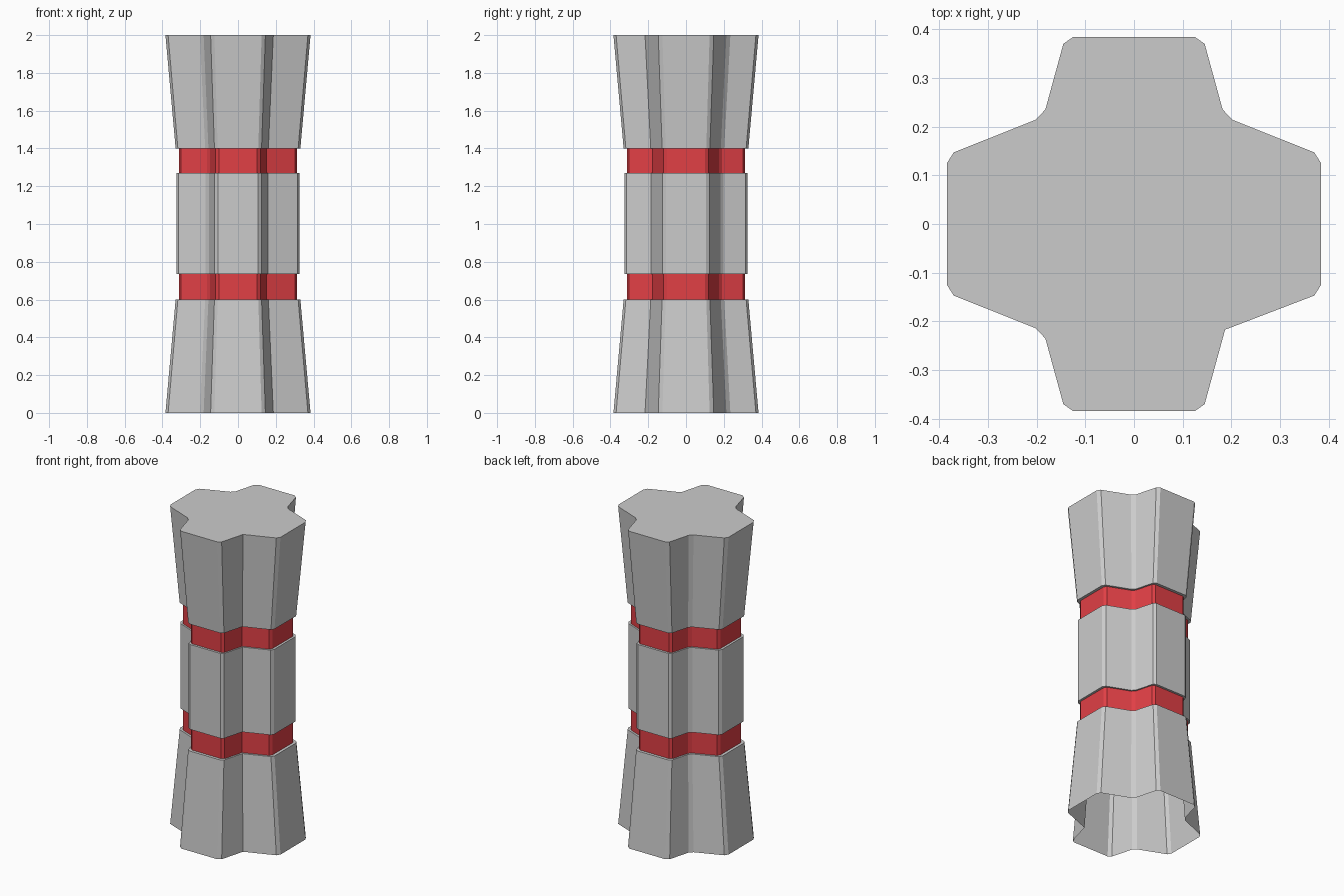
import bpy

if "Cube" in bpy.data.objects:
    bpy.data.objects.remove(bpy.data.objects["Cube"])

# One quadrant of the cross-shaped outline at full width, counter-clockwise
ARM_X = [(0.384, 0.125), (0.370, 0.147)]
ARM_Y = [(0.145, 0.370), (0.125, 0.384)]
NOTCH = [(0.202, 0.214), (0.182, 0.235)]
NOTCH_SHARP = [(0.187, 0.217)]          # front right notch has a single crease

outline = []
for sx, sy in ((1, 1), (-1, 1), (-1, -1), (1, -1)):
    notch = NOTCH_SHARP if (sx, sy) == (1, -1) else NOTCH
    quad = [(x * sx, y * sy) for x, y in ARM_X + notch + ARM_Y]
    outline += quad if sx * sy > 0 else quad[::-1]

FULL, WAIST, FLARE, BAND = 1.0, 0.85, 0.86, 0.813

red = bpy.data.materials.new("red_band")
red.diffuse_color = (0.75, 0.05, 0.06, 1)
red.use_nodes = True
red.node_tree.nodes["Principled BSDF"].inputs["Base Color"].default_value = red.diffuse_color


def loft(name, rings, cap=False, mat=None):
    """Skin the outline through (scale, z) rings, bottom to top."""
    n = len(outline)
    verts = [(x * s, y * s, z) for s, z in rings for x, y in outline]
    faces = [(r * n + i, r * n + (i + 1) % n, (r + 1) * n + (i + 1) % n, (r + 1) * n + i)
             for r in range(len(rings) - 1) for i in range(n)]
    if cap:
        faces.append(tuple(range(len(verts) - n, len(verts))))
    mesh = bpy.data.meshes.new(name)
    mesh.from_pydata(verts, [], faces)
    if mat:
        mesh.materials.append(mat)
    obj = bpy.data.objects.new(name, mesh)
    bpy.context.collection.objects.link(obj)


# Flared foot, open underneath, with a ledge at the band
loft("lower_flare", [(FULL, 0), (FLARE, 0.6), (BAND, 0.6)])
# Straight middle block with ledges above and below
loft("middle_block", [(BAND, 0.735), (WAIST, 0.735), (WAIST, 1.27), (BAND, 1.27)])
# Flared head with a closed top
loft("upper_flare", [(BAND, 1.4), (FLARE, 1.4), (FULL, 2.0)], cap=True)
# Recessed red bands
loft("lower_band", [(BAND, 0.6), (BAND, 0.735)], mat=red)
loft("upper_band", [(BAND, 1.27), (BAND, 1.4)], mat=red)
